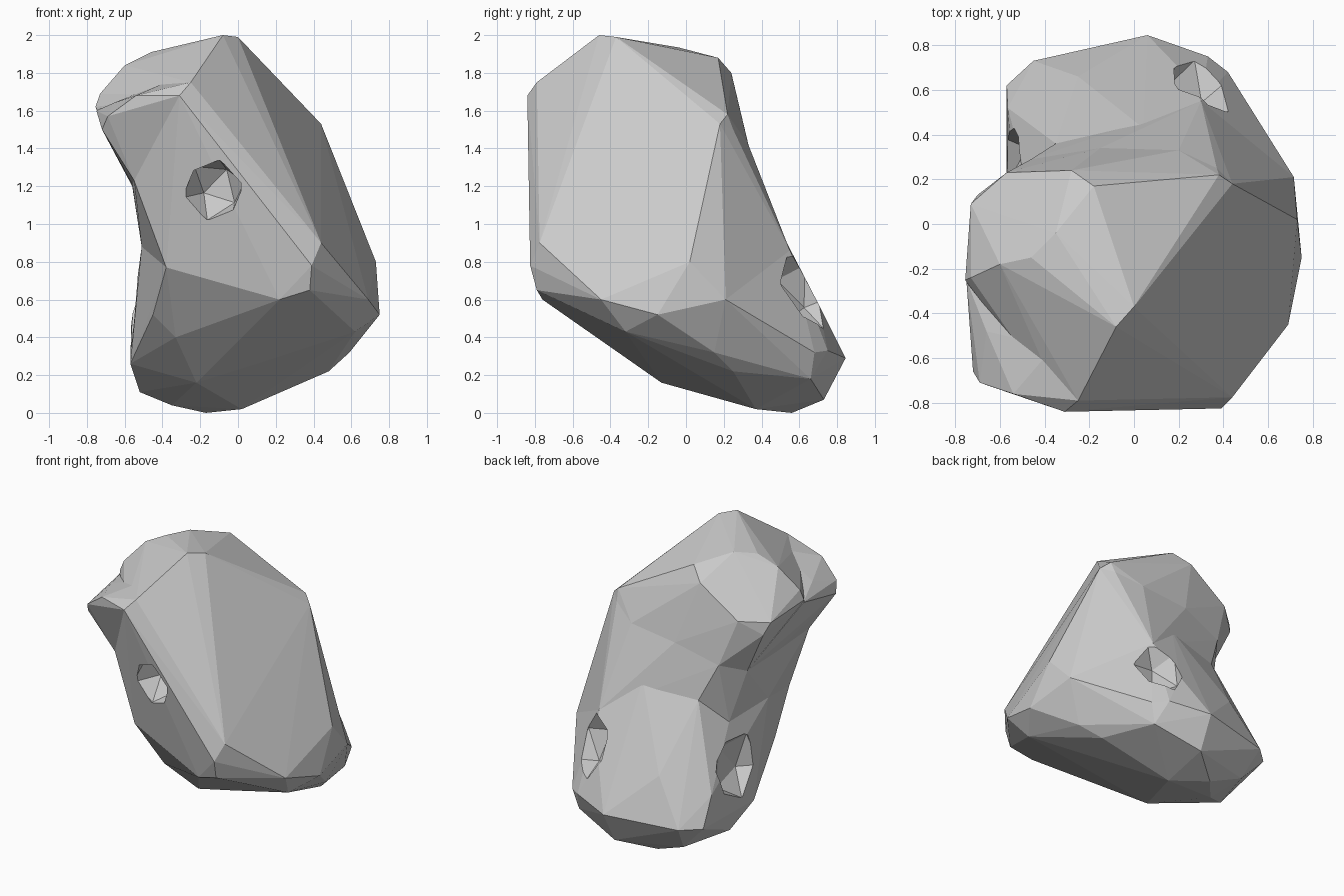
import bpy
import bmesh
from mathutils import Matrix, Vector, Euler

stone = bpy.data.materials.new("stone grey")
stone.diffuse_color = (0.6, 0.6, 0.6, 1)


def finish(name, bm):
    bmesh.ops.recalc_face_normals(bm, faces=bm.faces[:])
    mesh = bpy.data.meshes.new(name)
    bm.to_mesh(mesh)
    bm.free()
    mesh.materials.append(stone)
    obj = bpy.data.objects.new(name, mesh)
    bpy.context.collection.objects.link(obj)
    return obj


def hull(name, points):
    """Faceted convex boulder around a few corner points."""
    bm = bmesh.new()
    for p in points:
        bm.verts.new(p)
    bmesh.ops.convex_hull(bm, input=bm.verts[:])
    bmesh.ops.delete(bm, geom=[v for v in bm.verts if not v.link_faces], context='VERTS')
    return finish(name, bm)


def pit(name, centre, size, turn):
    """Low-poly lump used to carve a hollow."""
    bm = bmesh.new()
    bmesh.ops.create_icosphere(bm, subdivisions=1, radius=1,
                               matrix=Matrix.LocRotScale(Vector(centre), Euler(turn), Vector(size)))
    return finish(name, bm)


def combine(target, other, operation):
    mod = target.modifiers.new(operation.lower(), 'BOOLEAN')
    mod.operation = operation
    mod.solver = 'EXACT'
    mod.object = other
    bpy.context.view_layer.objects.active = target
    bpy.ops.object.modifier_apply(modifier=mod.name)
    bpy.data.objects.remove(other)


# Broad right face and its rims, shared by the upper parts
front_rim = [(-0.25, -0.79, 1.75), (-0.31, -0.84, 1.68)]
right_face = front_rim + [
    (0.44, -0.775, 0.90), (0.39, -0.825, 0.78), (0.69, -0.45, 0.60), (0.75, -0.15, 0.52),
    (0.73, 0.02, 0.80), (0.44, 0.18, 1.53), (0.00, -0.37, 1.99),
]

# Waist corners shared by the middle and the base
waist = [
    (0.44, -0.775, 0.90), (0.39, -0.825, 0.78), (0.38, -0.79, 0.65), (0.22, -0.76, 0.60),
    (0.69, -0.45, 0.60), (0.75, -0.15, 0.52), (0.73, 0.02, 0.80), (0.715, 0.21, 0.60),
    (0.30, 0.55, 0.86), (0.04, 0.43, 1.10), (-0.35, 0.36, 1.03),
    (-0.48, 0.20, 0.85), (-0.51, -0.20, 0.88), (-0.38, -0.62, 0.77),
]

# Neck corners shared by the middle and the crown
neck = [
    (-0.55, -0.60, 1.23), (-0.56, -0.20, 1.21), (-0.56, 0.11, 1.20),
    (-0.46, 0.29, 1.28), (-0.15, 0.34, 1.38), (0.20, 0.33, 1.42), (0.37, 0.25, 1.50),
]

# Crown: top ridge, left overhang, back shoulder
crown = [
    (-0.08, -0.46, 2.00), (-0.35, -0.04, 1.935), (-0.18, 0.17, 1.88), (-0.28, 0.24, 1.80),
    (-0.46, -0.15, 1.91), (-0.60, -0.18, 1.84), (-0.73, -0.24, 1.69), (-0.755, -0.25, 1.62),
    (-0.73, 0.09, 1.58), (-0.70, 0.13, 1.50), (-0.57, 0.23, 1.60), (0.38, 0.22, 1.58),
]

# Brow: blunt ledge standing in front of the crown
brow = [
    (-0.54, -0.76, 1.68), (-0.69, -0.71, 1.57), (-0.72, -0.66, 1.50), (-0.75, -0.25, 1.60),
    (-0.66, -0.48, 1.64), (-0.36, -0.55, 1.76),
]

# Base: front underside, left foot, back toe, bottom
base = [
    (-0.33, -0.36, 0.40), (-0.45, -0.36, 0.52), (0.62, -0.32, 0.43), (0.10, -0.20, 0.26),
    (-0.22, -0.13, 0.16), (0.59, 0.15, 0.32), (0.48, 0.25, 0.22),
    (-0.53, 0.00, 0.45), (-0.57, 0.05, 0.26), (-0.52, 0.25, 0.11), (-0.565, 0.52, 0.47),
    (-0.57, 0.62, 0.27), (-0.45, 0.73, 0.27), (-0.40, 0.60, 0.09),
    (0.06, 0.845, 0.29), (0.33, 0.75, 0.33), (0.42, 0.68, 0.32), (0.38, 0.66, 0.18),
    (0.05, 0.73, 0.07), (-0.17, 0.56, 0.00), (0.02, 0.37, 0.02), (-0.35, 0.35, 0.04),
    (0.20, 0.70, 0.58), (-0.25, 0.66, 0.58),
]

rock = hull("rock", right_face + waist + neck)
combine(rock, hull("rock_crown", right_face + neck + crown), 'UNION')
combine(rock, hull("rock_brow", front_rim + neck[:3] + brow), 'UNION')
combine(rock, hull("rock_base", waist + base), 'UNION')

# Hollows in the front, back and left side
for name, centre, size, turn in [
    ("front_pit", (-0.13, -0.78, 1.18), (0.17, 0.19, 0.17), (0.3, 0.2, 0.0)),
    ("back_pit", (0.31, 0.64, 0.65), (0.16, 0.17, 0.23), (0.45, 0.0, 0.4)),
    ("side_pit", (-0.57, 0.23, 0.57), (0.14, 0.24, 0.25), (-0.2, 0.0, 0.1)),
]:
    combine(rock, pit(name, centre, size, turn), 'DIFFERENCE')

# Flat facets
for face in rock.data.polygons:
    face.use_smooth = False
    face.material_index = 0
